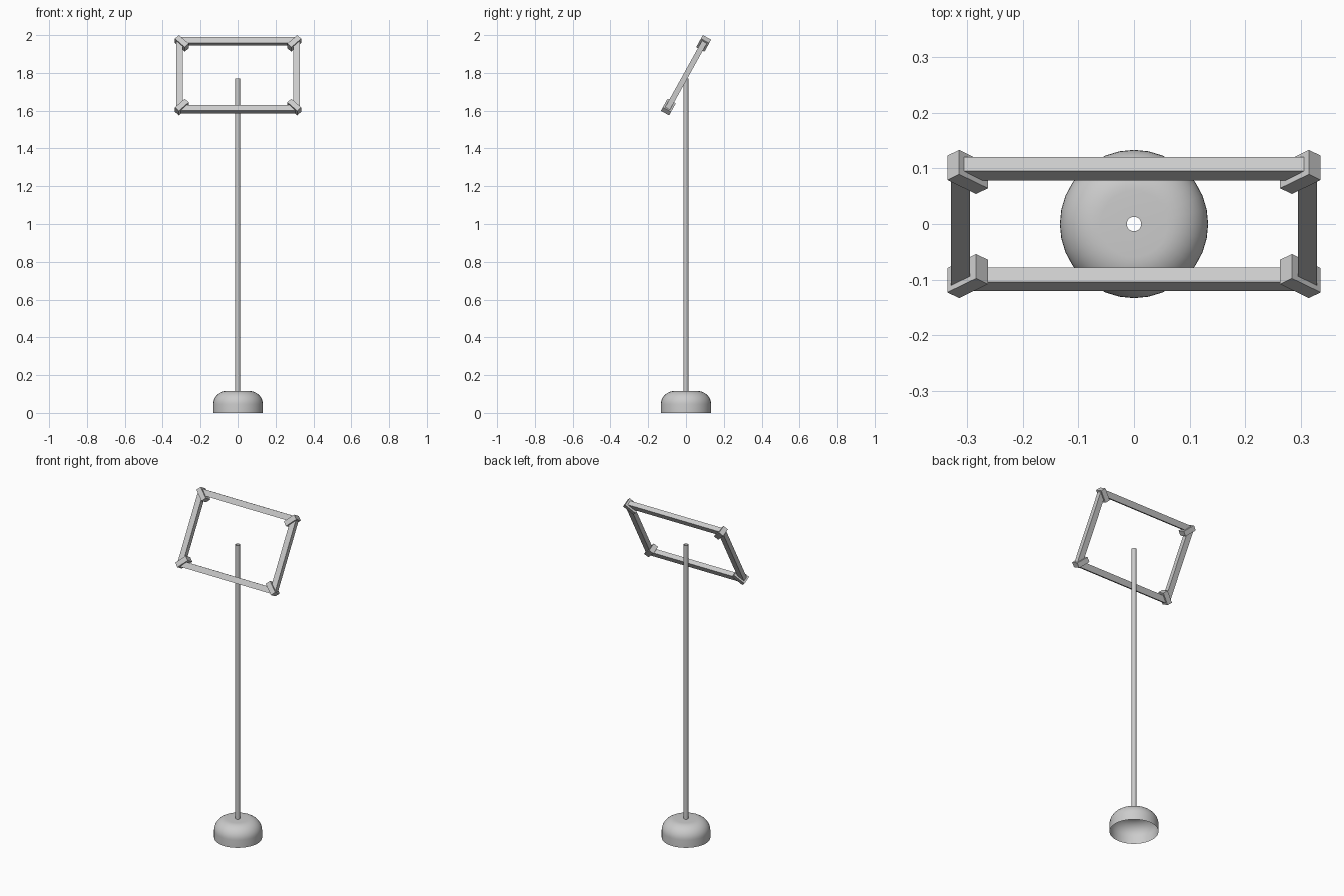
import bpy, bmesh
from math import sin, cos, pi, radians
from mathutils import Matrix, Vector

if "Cube" in bpy.data.objects:
    bpy.data.objects.remove(bpy.data.objects["Cube"])

SEG = 32
TILT = Matrix.Translation((0, 0, 1.7875)) @ Matrix.Rotation(radians(-29), 4, 'X')


def make_object(name, bm):
    bmesh.ops.recalc_face_normals(bm, faces=bm.faces)
    me = bpy.data.meshes.new(name)
    bm.to_mesh(me)
    bm.free()
    ob = bpy.data.objects.new(name, me)
    bpy.context.collection.objects.link(ob)
    return ob


def lathe(name, profile):
    """Open surface of revolution from (radius, z) points."""
    bm = bmesh.new()
    rings = [[bm.verts.new((r * cos(2 * pi * i / SEG), r * sin(2 * pi * i / SEG), z))
              for i in range(SEG)] for r, z in profile]
    for a, b in zip(rings, rings[1:]):
        for i in range(SEG):
            j = (i + 1) % SEG
            bm.faces.new((a[i], a[j], b[j], b[i]))
    ob = make_object(name, bm)
    bpy.ops.object.select_all(action='DESELECT')
    ob.select_set(True)
    bpy.context.view_layer.objects.active = ob
    bpy.ops.object.shade_smooth_by_angle(angle=radians(40))
    return ob


def prism(name, outline, depth):
    """Flat outline in the frame plane (u, v), given depth, tilted into place."""
    bm = bmesh.new()
    front = [bm.verts.new((u, -depth / 2, v)) for u, v in outline]
    back = [bm.verts.new((u, depth / 2, v)) for u, v in outline]
    n = len(outline)
    bm.faces.new(front)
    bm.faces.new(back[::-1])
    for i in range(n):
        j = (i + 1) % n
        bm.faces.new((front[i], back[i], back[j], front[j]))
    bm.transform(TILT)
    return make_object(name, bm)


# Hollow domed base with a hole for the pole
arc = [(0.06 + 0.073 * cos(a), 0.046 + 0.07 * sin(a))
       for a in (pi / 2 * k / 10 for k in range(11))]
lathe("base", [(0.133, 0)] + arc + [(0.013, 0.116)])

# Open tube pole
lathe("pole", [(0.013, 0.116), (0.013, 1.77)])

# Tilted frame: mitred bars stopping at the corner blocks
UO, UI, VO, VI = 0.328, 0.294, 0.222, 0.188
for s, name in ((1, "top_bar"), (-1, "bottom_bar")):
    prism(name, [(-0.305, s * VO), (0.305, s * VO), (0.273, s * VI), (-0.273, s * VI)], 0.029)
for s, name in ((1, "right_bar"), (-1, "left_bar")):
    prism(name, [(s * UO, -0.201), (s * UO, 0.201), (s * UI, 0.167), (s * UI, -0.167)], 0.029)

# Diagonal blocks at the four corners
for su, nu in ((1, "right"), (-1, "left")):
    for sv, nv in ((1, "top"), (-1, "bottom")):
        c = Vector((su * 0.2985, sv * 0.1926))
        along = Vector((su, sv)).normalized() * 0.0365
        across = Vector((-su, sv)).normalized() * 0.015
        prism(f"corner_block_{nv}_{nu}",
              [c + along + across, c + along - across,
               c - along - across, c - along + across], 0.05)
